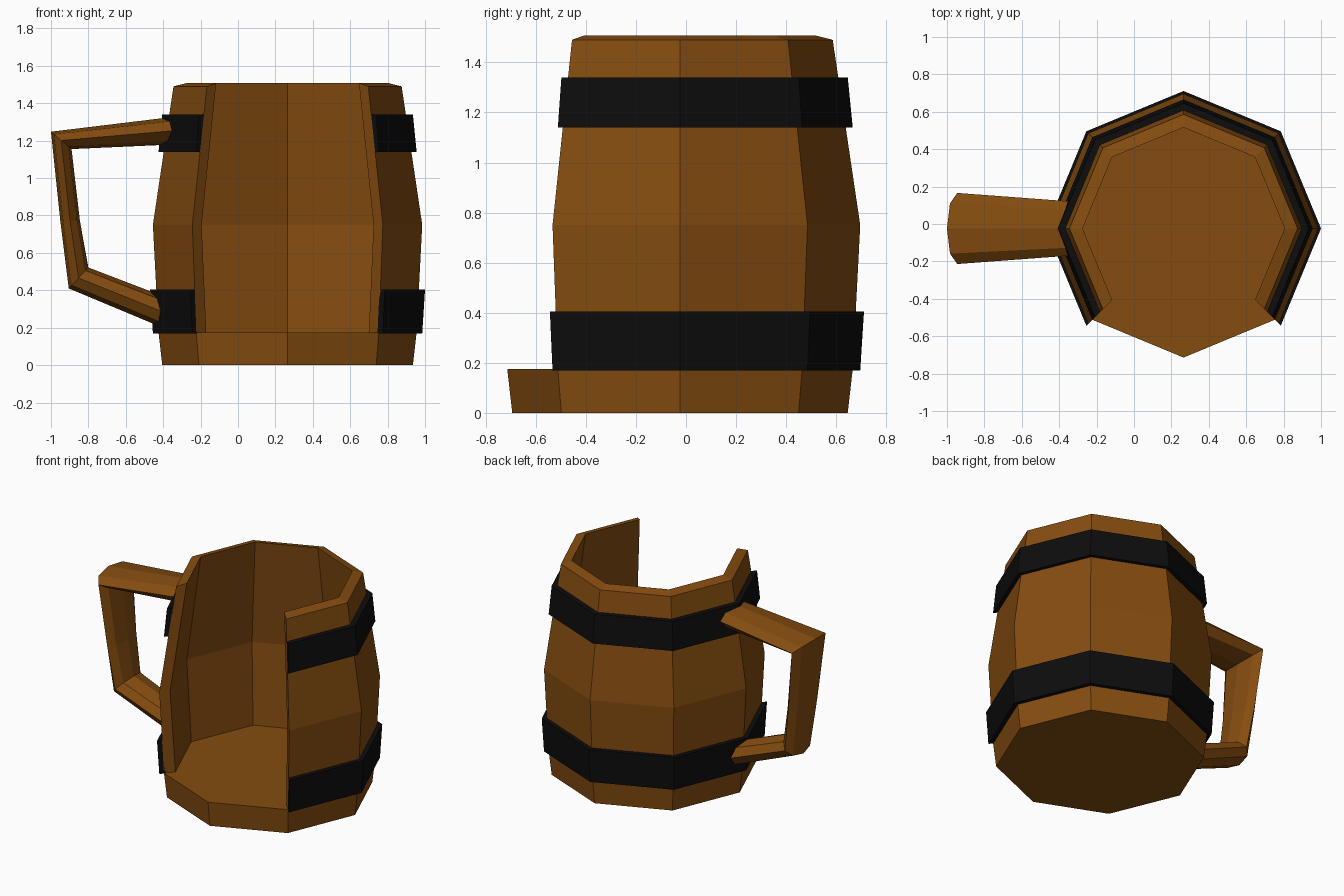
import bpy, bmesh, math

if "Cube" in bpy.data.objects:
    bpy.data.objects.remove(bpy.data.objects["Cube"])

CX, CY = 0.265, -0.024          # barrel axis


def material(name, rgb):
    m = bpy.data.materials.new(name)
    m.diffuse_color = (*rgb, 1)
    m.use_nodes = True
    m.node_tree.nodes["Principled BSDF"].inputs["Base Color"].default_value = m.diffuse_color
    return m


wood = material("brown wood", (0.235, 0.073, 0.005))
iron = material("black iron", (0.004, 0.004, 0.004))


def loft(name, rings, mat):
    """Skin a row of equal closed rings and cap both ends."""
    bm = bmesh.new()
    rows = [[bm.verts.new(p) for p in ring] for ring in rings]
    n = len(rows[0])
    for a, b in zip(rows, rows[1:]):
        for i in range(n):
            j = (i + 1) % n
            bm.faces.new((a[i], a[j], b[j], b[i]))
    bm.faces.new(rows[0])
    bm.faces.new(rows[-1])
    bmesh.ops.recalc_face_normals(bm, faces=bm.faces)
    me = bpy.data.meshes.new(name)
    bm.to_mesh(me)
    bm.free()
    me.materials.append(mat)
    ob = bpy.data.objects.new(name, me)
    bpy.context.collection.objects.link(ob)
    return ob


def polar(r, z, deg):
    a = math.radians(deg)
    return (CX + r * math.cos(a), CY + r * math.sin(a), z)


def open_ring(name, profile, mat):
    """Sweep a (radius, height) profile round the barrel, leaving the front open."""
    return loft(name, [[polar(r, z, d) for r, z in profile]
                       for d in range(-45, 226, 45)], mat)


# Full octagonal base
loft("base", [[polar(r, z, 45 * k) for k in range(8)]
              for r, z in ((0.67, 0), (0.69, 0.175))], wood)

# Bulging wall with open front
open_ring("wall", [(0.69, 0.175), (0.72, 0.75), (0.61, 1.49),
                   (0.54, 1.508), (0.65, 0.75), (0.615, 0.175)], wood)

# Iron bands
open_ring("upper_band", [(0.69, 1.14), (0.67, 1.34), (0.63, 1.34), (0.655, 1.14)], iron)
open_ring("lower_band", [(0.72, 0.17), (0.735, 0.405), (0.695, 0.405), (0.68, 0.17)], iron)

# Handle: outer x, z, inner x, z, half width at each joint
joints = [(-0.34, 1.328, -0.34, 1.18, 0.145),
          (-1.00, 1.248, -0.89, 1.155, 0.19),
          (-0.95, 0.77, -0.845, 0.77, 0.16),
          (-0.905, 0.41, -0.80, 0.522, 0.135),
          (-0.39, 0.195, -0.39, 0.365, 0.115)]
rings = []
for ox, oz, ix, iz, w in joints:
    ring = []
    for k in range(8):
        a = k * math.pi / 4
        t = (1 - math.cos(a)) / 2
        ring.append((ox + (ix - ox) * t, CY + w * math.sin(a), oz + (iz - oz) * t))
    rings.append(ring)
loft("handle", rings, wood)
